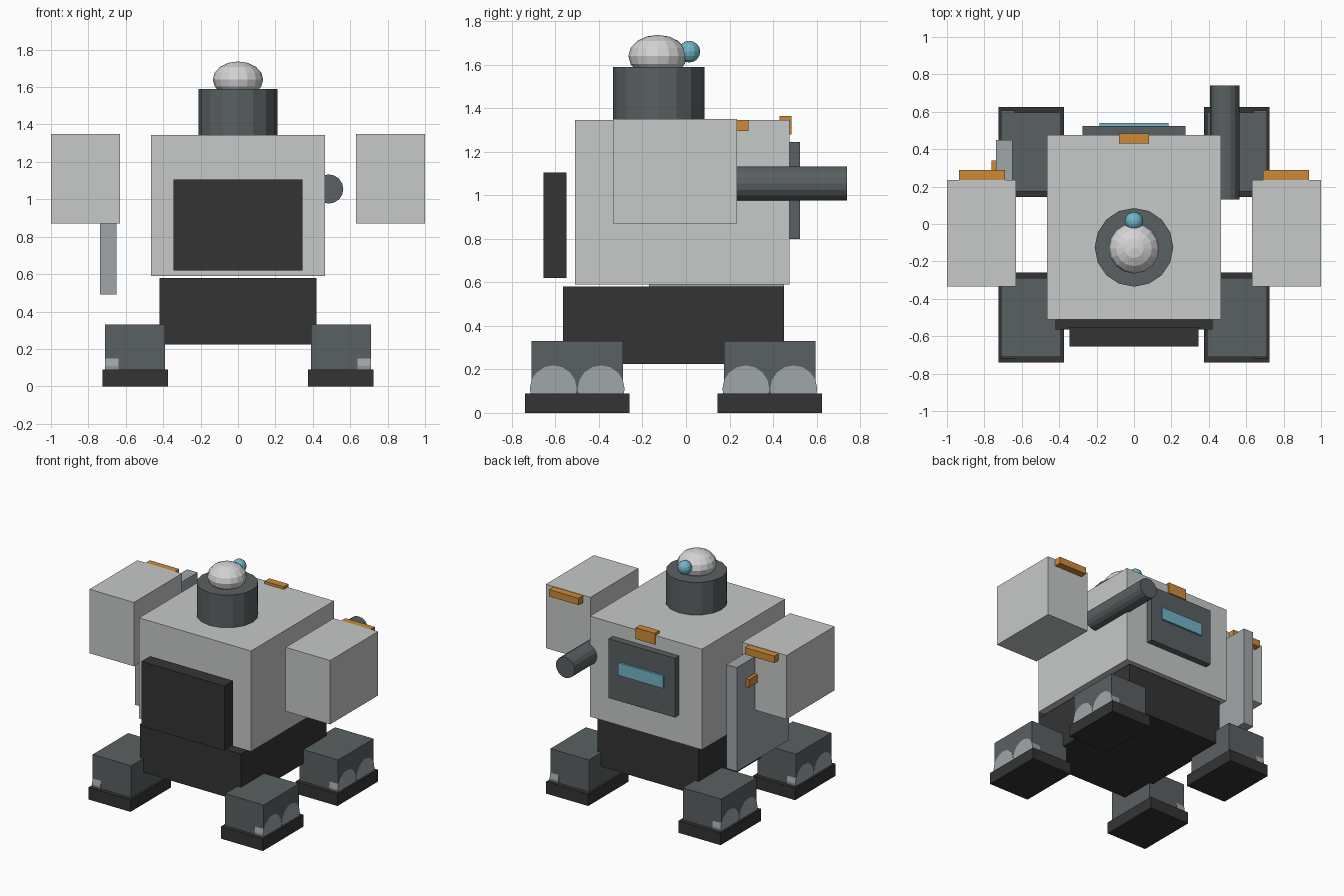
import bpy
import bmesh
from mathutils import Matrix, Vector

if "Cube" in bpy.data.objects:
    bpy.data.objects.remove(bpy.data.objects["Cube"], do_unlink=True)


def material(name, *rgb):
    mat = bpy.data.materials.new(name)
    mat.use_nodes = True
    mat.diffuse_color = (*rgb, 1)
    mat.node_tree.nodes["Principled BSDF"].inputs["Base Color"].default_value = (*rgb, 1)
    return mat


light_grey = material("light grey armour", 0.57, 0.58, 0.58)
mid_grey = material("mid grey plate", 0.35, 0.38, 0.40)
dark_grey = material("dark grey metal", 0.102, 0.117, 0.122)
black = material("near black", 0.034, 0.034, 0.034)
orange = material("orange lamp", 0.61, 0.26, 0.038)
blue = material("blue glass", 0.17, 0.46, 0.58)
white = material("pale dome", 0.66, 0.66, 0.66)


def add_object(name, bm, mat):
    mesh = bpy.data.meshes.new(name)
    bm.to_mesh(mesh)
    bm.free()
    mesh.materials.append(mat)
    obj = bpy.data.objects.new(name, mesh)
    bpy.context.collection.objects.link(obj)
    return obj


def box(name, mat, x, y, z):
    """Box from its (min, max) range on each axis."""
    low, high = (Vector(c) for c in zip(x, y, z))
    bm = bmesh.new()
    bmesh.ops.create_cube(bm, size=1, matrix=Matrix.Translation((low + high) / 2)
                          @ Matrix.Diagonal((*(high - low), 1)))
    return add_object(name, bm, mat)


def cylinder(name, mat, start, end, radius, sides=16):
    start, end = Vector(start), Vector(end)
    axis = end - start
    turn = axis.to_track_quat('Z', 'Y').to_matrix().to_4x4()
    bm = bmesh.new()
    bmesh.ops.create_cone(bm, cap_ends=True, segments=sides, radius1=radius, radius2=radius,
                          depth=axis.length, matrix=Matrix.Translation((start + end) / 2) @ turn)
    return add_object(name, bm, mat)


def ball(name, mat, centre, radii, segments, rings):
    bm = bmesh.new()
    bmesh.ops.create_uvsphere(bm, u_segments=segments, v_segments=rings, radius=1,
                              matrix=Matrix.Translation(centre) @ Matrix.Diagonal((*radii, 1)))
    return add_object(name, bm, mat)


def side_range(side, inner, outer):
    return sorted((side * inner, side * outer))


# Body
box("hips", black, (-0.42, 0.42), (-0.565, 0.45), (0.225, 0.58))
box("torso", light_grey, (-0.465, 0.465), (-0.51, 0.475), (0.59, 1.345))
box("front_pack", black, (-0.345, 0.345), (-0.655, -0.55), (0.62, 1.105))
box("back_panel", dark_grey, (-0.275, 0.275), (0.47, 0.525), (0.80, 1.245))
box("back_screen", blue, (-0.185, 0.185), (0.52, 0.54), (1.0, 1.095))
box("torso_lamp", orange, (-0.08, 0.08), (0.43, 0.485), (1.28, 1.365))

# Turret head
cylinder("turret", dark_grey, (0, -0.125, 1.34), (0, -0.125, 1.59), 0.21)
ball("dome", white, (0, -0.13, 1.64), (0.135, 0.135, 0.097), 16, 8)
ball("eye", blue, (0, 0.015, 1.66), (0.05, 0.05, 0.05), 12, 8)

# Gun barrel and side shield
cylinder("barrel", dark_grey, (0.485, 0.13, 1.055), (0.485, 0.74, 1.055), 0.078)
box("shield", mid_grey, (-0.737, -0.65), (-0.17, 0.45), (0.49, 1.27))
box("shield_lamp", orange, (-0.762, -0.735), (0.24, 0.34), (1.085, 1.145))

for side, label in ((1, "left"), (-1, "right")):
    # Shoulder blocks with lamps
    box(label + "_arm", light_grey, side_range(side, 0.63, 1.0), (-0.335, 0.235), (0.87, 1.35))
    box(label + "_arm_lamp", orange, side_range(side, 0.69, 0.935), (0.23, 0.288), (1.295, 1.347))

    # Legs, feet and ankle discs
    for y, end in ((-0.5, "front"), (0.385, "rear")):
        name = label + "_" + end
        box(name + "_foot", black, side_range(side, 0.375, 0.725), (y - 0.24, y + 0.24), (0, 0.09))
        box(name + "_leg", dark_grey, side_range(side, 0.39, 0.71), (y - 0.21, y + 0.21), (0.08, 0.33))
        for offset in (-0.11, 0.11):
            cylinder(name + "_ankle_disc", mid_grey, (side * 0.64, y + offset, 0.11),
                     (side * 0.711, y + offset, 0.11), 0.108)
